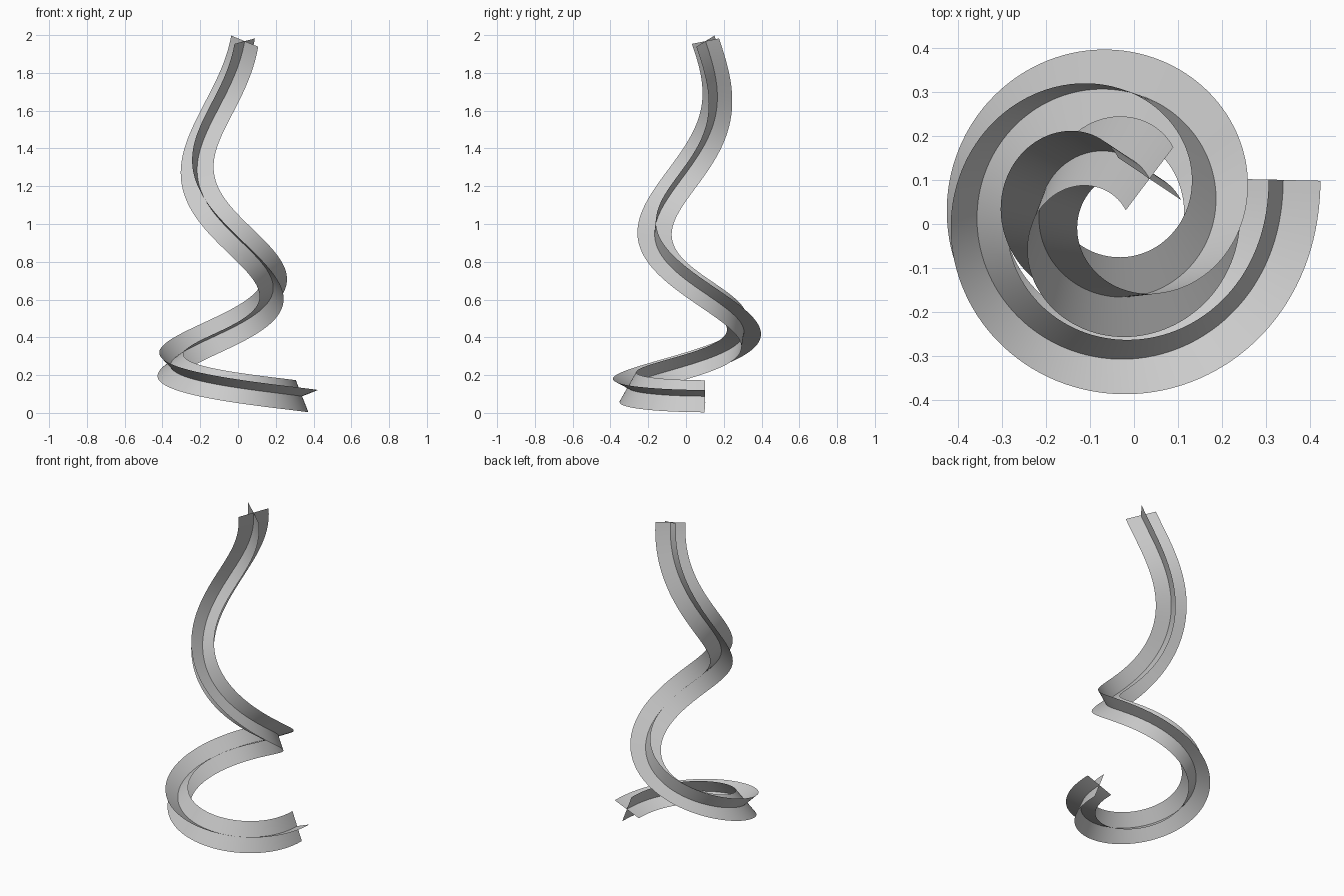
import bpy
import math
from mathutils import Vector

if "Cube" in bpy.data.objects:
    bpy.data.objects.remove(bpy.data.objects["Cube"])

STEPS = 240
TURN = math.radians(691)      # total clockwise sweep
START = math.radians(9.5)
HALF = 0.091                  # half width of each crossing ribbon


def path(t):
    """Tapered spiral that climbs faster as it narrows."""
    phi = t * TURN
    r = 0.381 - 0.272 * t + 0.014 * math.exp(-phi / 0.3)
    a = START - phi
    return Vector((-0.05 + r * math.cos(a), 0.035 + r * math.sin(a),
                   0.088 + 1.88 * t ** 1.85))


points = [path(i / STEPS) for i in range(STEPS + 1)]

# Twist-free frames carried along the path
frames = []
normal = Vector((0.165, -0.02, 0.065))
for i in range(STEPS + 1):
    tangent = (points[min(i + 1, STEPS)] - points[max(i - 1, 0)]).normalized()
    if i:
        normal = last.rotation_difference(tangent) @ normal
    normal = (normal - tangent * normal.dot(tangent)).normalized()
    frames.append((normal.copy(), tangent.cross(normal)))
    last = tangent


def ribbon(name, axis):
    verts = []
    for p, f in zip(points, frames):
        verts += [p - f[axis] * HALF, p, p + f[axis] * HALF]
    faces = []
    for i in range(STEPS):
        for j in (0, 1):
            k = 3 * i + j
            faces.append((k, k + 1, k + 4, k + 3))
    mesh = bpy.data.meshes.new(name)
    mesh.from_pydata(verts, [], faces)
    for poly in mesh.polygons:
        poly.use_smooth = True
    obj = bpy.data.objects.new(name, mesh)
    bpy.context.collection.objects.link(obj)
    return obj


# Two ribbons crossing at right angles along the spiral
ribbon("outward_ribbon", 0)
ribbon("upright_ribbon", 1)
